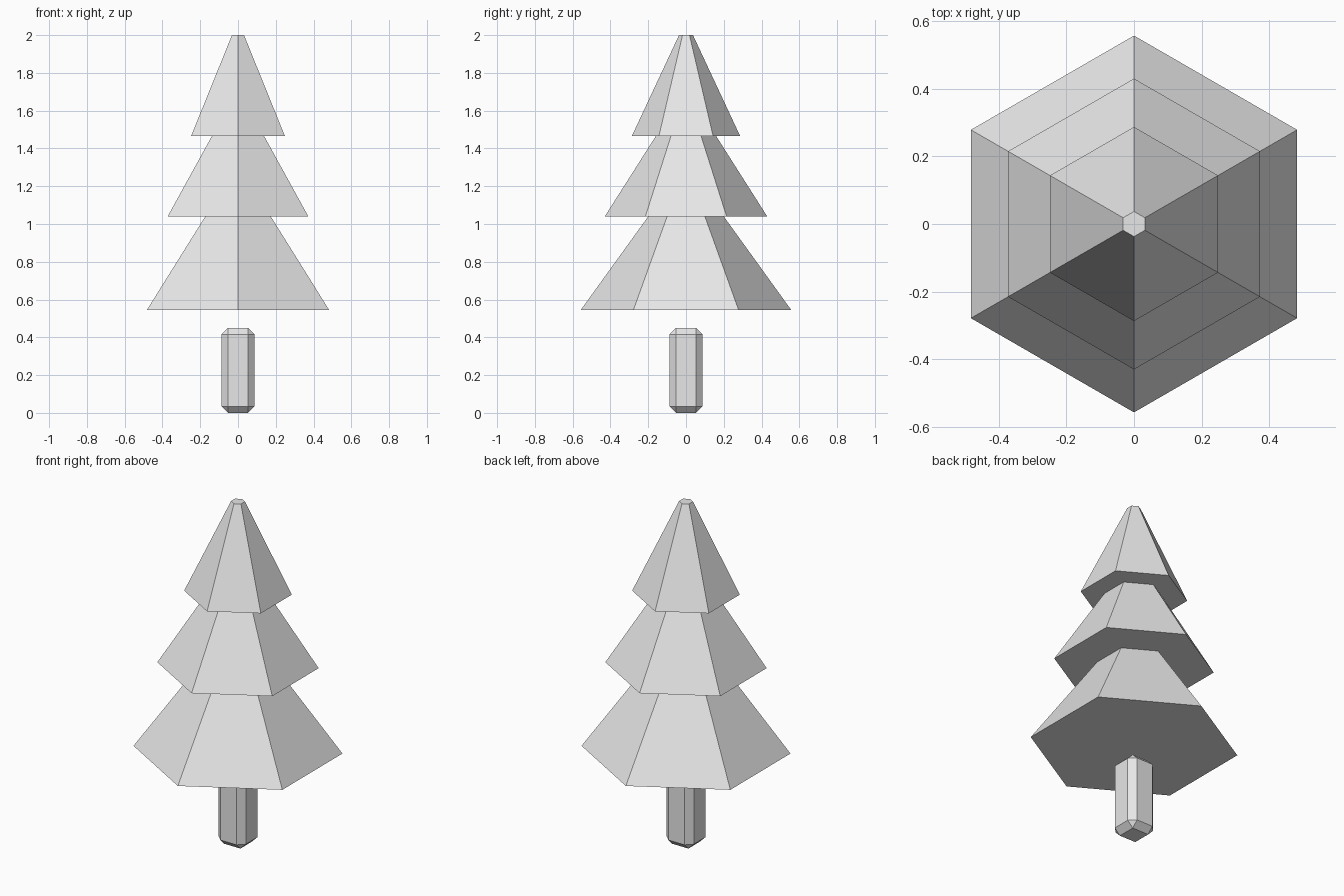
import bpy
import bmesh
from math import cos, sin, pi

cube = bpy.data.objects.get("Cube")
if cube:
    bpy.data.objects.remove(cube, do_unlink=True)

SIDES = 6

# Single flat colour
grey = bpy.data.materials.new("light_grey")
grey.use_nodes = True
colour = (0.8, 0.8, 0.8, 1)
grey.diffuse_color = colour
grey.node_tree.nodes["Principled BSDF"].inputs["Base Color"].default_value = colour


def add_object(name, bm):
    bmesh.ops.recalc_face_normals(bm, faces=bm.faces)
    mesh = bpy.data.meshes.new(name)
    bm.to_mesh(mesh)
    bm.free()
    mesh.materials.append(grey)
    obj = bpy.data.objects.new(name, mesh)
    bpy.context.collection.objects.link(obj)
    return obj


# Foliage: stacked six-sided tiers in one closed skin, corners on the y axis
profile = [(0.557, 0.545), (0.2, 1.04), (0.43, 1.04),
           (0.16, 1.465), (0.287, 1.465), (0.037, 2.0)]
bm = bmesh.new()
rings = []
for radius, z in profile:
    angles = [pi / 2 + 2 * pi * i / SIDES for i in range(SIDES)]
    rings.append([bm.verts.new((radius * cos(a), radius * sin(a), z)) for a in angles])
for low, high in zip(rings, rings[1:]):
    for i in range(SIDES):
        j = (i + 1) % SIDES
        bm.faces.new((low[i], low[j], high[j], high[i]))
bm.faces.new(rings[0])
bm.faces.new(rings[-1])
add_object("foliage", bm)

# Trunk: square post with chamfered edges
width, height = 0.176, 0.45
bm = bmesh.new()
bmesh.ops.create_cube(bm, size=1)
bmesh.ops.scale(bm, vec=(width, width, height), verts=bm.verts)
bmesh.ops.translate(bm, vec=(0, 0, height / 2), verts=bm.verts)
trunk = add_object("trunk", bm)
chamfer = trunk.modifiers.new("chamfer", 'BEVEL')
chamfer.width = 0.035
chamfer.segments = 1
